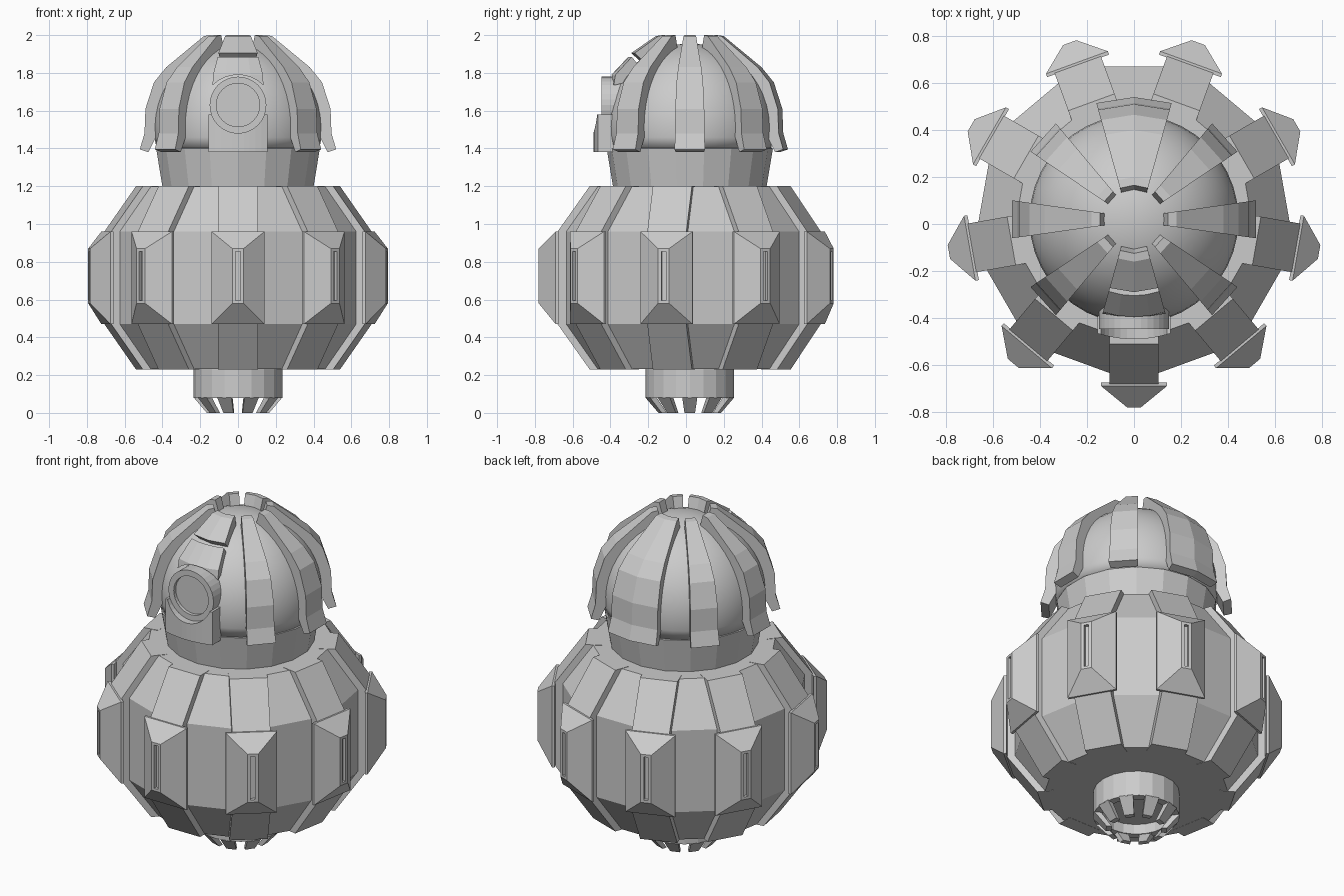
import bpy, bmesh
from math import sin, cos, pi, sqrt, radians

if "Cube" in bpy.data.objects:
    bpy.data.objects.remove(bpy.data.objects["Cube"])

AXIS_Y = 0.02          # the body's turning axis
FRONT = -pi / 2

grey = bpy.data.materials.new("light_grey")
grey.use_nodes = True
GREY = (0.6, 0.6, 0.6, 1)
grey.diffuse_color = GREY
for node in grey.node_tree.nodes:
    if node.type == 'BSDF_PRINCIPLED':
        node.inputs["Base Color"].default_value = GREY


def finish(name, bm, smooth=False):
    """Turn a bmesh into mesh data with the shared material."""
    bmesh.ops.remove_doubles(bm, verts=bm.verts, dist=1e-5)
    bmesh.ops.recalc_face_normals(bm, faces=bm.faces)
    for f in bm.faces:
        f.smooth = smooth
    mesh = bpy.data.meshes.new(name)
    bm.to_mesh(mesh)
    bm.free()
    mesh.materials.append(grey)
    return mesh


def place(name, mesh, turn=0, loc=(0, AXIS_Y, 0), tilt=0):
    ob = bpy.data.objects.new(name, mesh)
    ob.location = loc
    ob.rotation_euler = (tilt, 0, turn)
    bpy.context.scene.collection.objects.link(ob)
    return ob


def lathe(name, profile, sides, start=FRONT, smooth=False):
    """Spin (radius, height) points around z."""
    bm = bmesh.new()
    rings = []
    for i in range(sides):
        a = start + 2 * pi * i / sides
        rings.append([bm.verts.new((r * cos(a), r * sin(a), z)) for r, z in profile])
    for i in range(sides):
        a, b = rings[i], rings[(i + 1) % sides]
        for j in range(len(profile) - 1):
            quad = [a[j], b[j], b[j + 1], a[j + 1]]
            if profile[j][0] == 0:
                quad.pop(1)
            elif profile[j + 1][0] == 0:
                quad.pop(2)
            bm.faces.new(quad)
    return finish(name, bm, smooth)


def strip(name, outline, base, slope, columns=1, curved=False):
    """Extrude a side outline (radius, height) sideways; width grows with radius."""
    bm = bmesh.new()
    cols = []
    for c in range(columns + 1):
        s = 2 * c / columns - 1
        col = []
        for r, z in outline:
            x = s * (base + slope * r)
            y = sqrt(r * r - x * x) if curved else r
            col.append(bm.verts.new((x, -y, z)))
        cols.append(col)
    n = len(outline)
    for a, b in zip(cols, cols[1:]):
        for j in range(n):
            k = (j + 1) % n
            bm.faces.new((a[j], a[k], b[k], b[j]))
    bm.faces.new(cols[0])
    bm.faces.new(cols[-1])
    return finish(name, bm)


def cut(ob, cutter):
    mod = ob.modifiers.new("cut", 'BOOLEAN')
    mod.operation = 'DIFFERENCE'
    mod.solver = 'EXACT'
    mod.object = cutter


def bore(name, radius, z):
    """Hidden round cutter pointing forward."""
    mesh = lathe(name, [(0, 0.1), (radius, 0.1), (radius, 0.8), (0, 0.8)], 32)
    ob = place(name, mesh, loc=(0, AXIS_Y, z), tilt=pi / 2)
    ob.hide_render = True
    ob.hide_viewport = True
    return ob


# Nine-sided body
place("body", lathe("body", [(0, 0.232), (0.525, 0.232), (0.692, 0.47),
                             (0.692, 0.96), (0.525, 1.198), (0, 1.198)], 9))

# Raised ribs
rib = strip("rib", [(0.53, 0.23), (0.7, 0.47), (0.7, 0.96), (0.53, 1.2),
                    (0.44, 1.2), (0.6, 0.96), (0.6, 0.47), (0.44, 0.23)], 0.105, 0)


def stud_mesh():
    """Bevelled plate with a narrow slot sunk in its outer face."""
    bm = bmesh.new()
    rings = []
    for w, lo, hi, r in [(0.14, 0.47, 0.96, 0.695), (0.14, 0.47, 0.96, 0.71),
                         (0.03, 0.58, 0.87, 0.80), (0.012, 0.595, 0.855, 0.80),
                         (0.012, 0.595, 0.855, 0.78)]:
        rings.append([bm.verts.new((x, -r, z)) for x, z in
                      ((-w, lo), (w, lo), (w, hi), (-w, hi))])
    for a, b in zip(rings, rings[1:]):
        for i in range(4):
            j = (i + 1) % 4
            bm.faces.new((a[i], a[j], b[j], b[i]))
    bm.faces.new(rings[0])
    bm.faces.new(rings[-1])
    return finish("rib_plate", bm)


stud = stud_mesh()
for i in range(9):
    turn = 2 * pi * i / 9
    place("rib", rib, turn)
    place("rib_plate", stud, turn)

# Foot with a ring of teeth
place("foot", lathe("foot", [(0, 0.24), (0.235, 0.24), (0.235, 0.08),
                             (0.19, 0.08), (0.19, 0.14), (0, 0.14)], 20))
tooth = strip("foot_tooth", [(0.235, 0.082), (0.165, 0), (0.135, 0), (0.195, 0.082)], 0, 0.17)
for i in range(10):
    place("foot_tooth", tooth, 2 * pi * (i + 0.5) / 10)

# Neck and dome
place("neck", lathe("neck", [(0.405, 1.19), (0.44, 1.4), (0.4, 1.41)], 18))
R, MID = 0.445, 1.51
low = radians(-14)
arc = [low + (pi / 2 - low) * i / 14 for i in range(14)]
dome = [(0, MID + R * sin(low))] + [(R * cos(a), MID + R * sin(a)) for a in arc] + [(0, MID + R)]
place("dome", lathe("dome", dome, 40, smooth=True))

# Fins over the dome
fin_outline = [(0.52, 1.395), (0.495, 1.48), (0.49, 1.61), (0.445, 1.75), (0.38, 1.83),
               (0.18, 1.995), (0.145, 2.0), (0.125, 1.93), (0.3, 1.81), (0.39, 1.7),
               (0.43, 1.55), (0.435, 1.46), (0.475, 1.38)]
fin = strip("dome_fin", fin_outline, 0.008, 0.14)
for side in (-1, 1):
    for angle in (48, 90, 132):
        place("dome_fin", fin, radians(side * angle))
place("back_fin", strip("back_fin", fin_outline, 0.02, 0.27, 2, True), pi)

# Front fin, in two pieces, arched above the lens
place("front_fin_upper", strip("front_fin_upper", [(0.31, 1.905), (0.18, 1.995), (0.145, 2.0),
                                                   (0.125, 1.93), (0.25, 1.85)], 0.02, 0.27, 2, True))
hood = place("lens_hood", strip("lens_hood", [(0.43, 1.7), (0.415, 1.79), (0.325, 1.885),
                                              (0.28, 1.83), (0.37, 1.7)], 0.02, 0.27, 4, True))
cut(hood, bore("hood_cutter", 0.19, 1.6))

# Lens and the cradle below it
cradle = place("lens_cradle", strip("lens_cradle", [(0.51, 1.38), (0.51, 1.58),
                                                    (0.4, 1.58), (0.4, 1.38)], 0.155, 0, 10, True))
cut(cradle, bore("cradle_cutter", 0.149, 1.63))
place("lens", lathe("lens", [(0, 0.447), (0.115, 0.447), (0.115, 0.467), (0.15, 0.467),
                             (0.15, 0.36)], 32), loc=(0, AXIS_Y, 1.63), tilt=pi / 2)
